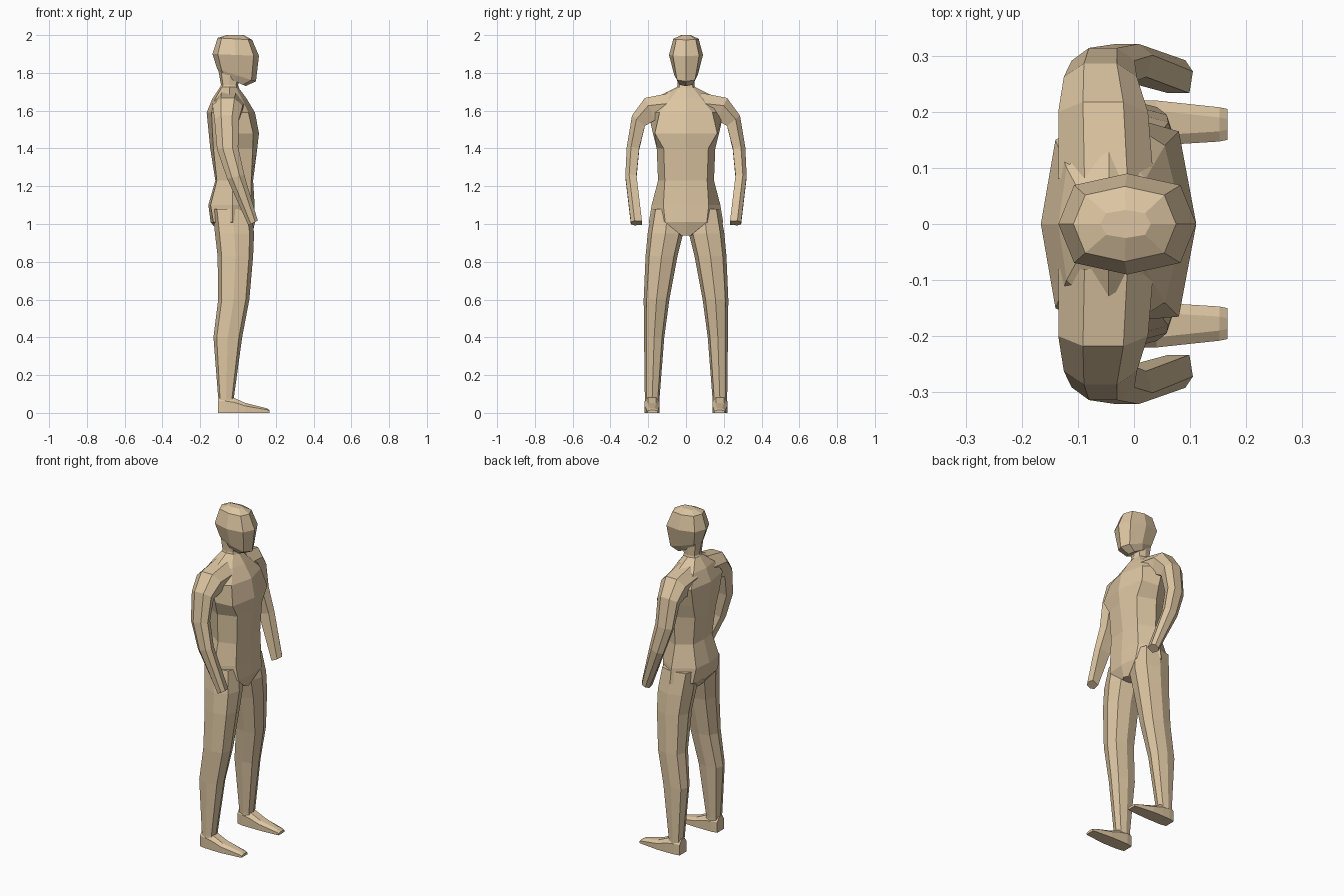
import bpy, bmesh
from math import cos, sin, radians
from mathutils import Vector

if "Cube" in bpy.data.objects:
    bpy.data.objects.remove(bpy.data.objects["Cube"])

skin = bpy.data.materials.new("tan")
skin.diffuse_color = (0.72, 0.56, 0.36, 1)
skin.use_nodes = True
skin.node_tree.nodes["Principled BSDF"].inputs["Base Color"].default_value = skin.diffuse_color


def loft(name, rings, mirror=False):
    """Skin a list of equal-length point rings, capping both ends."""
    bm = bmesh.new()
    vs = [[bm.verts.new(p) for p in r] for r in rings]
    n = len(rings[0])
    for a, b in zip(vs, vs[1:]):
        for i in range(n):
            j = (i + 1) % n
            bm.faces.new((a[i], a[j], b[j], b[i]))
    bm.faces.new(vs[0])
    bm.faces.new(vs[-1])
    bmesh.ops.recalc_face_normals(bm, faces=bm.faces)
    me = bpy.data.meshes.new(name)
    bm.to_mesh(me)
    bm.free()
    me.materials.append(skin)
    ob = bpy.data.objects.new(name, me)
    bpy.context.collection.objects.link(ob)
    if mirror:
        m = ob.modifiers.new("mirror", "MIRROR")
        m.use_axis = (False, True, False)
        m.use_mirror_merge = False
    return ob


def oval(xb, xf, y0, y1, zb, zf=None, k=0.77):
    """Eight-sided ring from back/front x, side y limits and back/front height."""
    zf = zb if zf is None else zf
    pts = []
    for u, v in ((1, 0), (k, k), (0, 1), (-k, k), (-1, 0), (-k, -k), (0, -1), (k, -k)):
        pts.append(((xb + xf) / 2 + u * (xf - xb) / 2,
                    (y0 + y1) / 2 + v * (y1 - y0) / 2,
                    (zb + zf) / 2 + u * (zf - zb) / 2))
    return pts


def body_ring(z, back, bd, side, fd, front):
    """Symmetric torso ring from its half outline."""
    half = [bd, side, fd]
    return ([(back, 0, z)] + [(x, y, z) for x, y in half] + [(front, 0, z)]
            + [(x, -y, z) for x, y in reversed(half)])


# Torso, from the base of the neck to the crotch
loft("torso", [body_ring(*r) for r in (
    (1.725, -.095, (-.085, .035), (-.045, .048), (-.01, .035), .0),
    (1.665, -.135, (-.12, .10), (-.045, .17), (.02, .08), .045),
    (1.59, -.166, (-.14, .15), (-.04, .20), (.055, .14), .09),
    (1.48, -.155, (-.135, .125), (-.03, .175), (.08, .165), .111),
    (1.40, -.147, (-.13, .10), (-.03, .155), (.078, .118), .102),
    (1.23, -.12, (-.112, .09), (-.03, .148), (.07, .112), .08),
    (1.10, -.157, (-.145, .11), (-.03, .182), (.07, .12), .088),
    (1.01, -.145, (-.13, .12), (-.03, .197), (.08, .11), .09),
    (.94, -.09, (-.08, .025), (-.03, .035), (.06, .025), .075))])

# Neck and head
loft("neck", [oval(-.11, .015, -.055, .055, 1.69),
              oval(-.09, .0, -.045, .045, 1.735),
              oval(-.105, .02, -.05, .05, 1.82)])
loft("head", [oval(-.085, .04, -.045, .045, 1.79, 1.73),
              oval(-.11, .095, -.062, .062, 1.82, 1.755),
              oval(-.135, .111, -.09, .09, 1.90, 1.89),
              oval(-.108, .075, -.067, .067, 1.985, 1.975),
              oval(-.06, .03, -.025, .025, 2.0)])

# Legs
loft("legs", [oval(xb, xf, y0, y1, z) for z, y0, y1, xb, xf in (
    (1.08, .01, .18, -.135, .07),
    (.95, .015, .203, -.122, .085),
    (.83, .045, .214, -.108, .08),
    (.60, .088, .224, -.105, .06),
    (.40, .115, .222, -.13, .022),
    (.08, .14, .218, -.105, -.022),
    (.02, .142, .218, -.104, -.01))], mirror=True)

# Feet, lofted from heel to toe
loft("feet", [[(x, y0, 0), (x, y1, 0), (x, y1, zt * .7), (x, y1 - .018, zt),
               (x, y0 + .018, zt), (x, y0, zt * .7)] for x, y0, y1, zt in (
    (-.106, .147, .212, .09), (-.07, .14, .218, .09), (-.022, .14, .22, .08),
    (.04, .14, .22, .052), (.152, .147, .208, .024), (.167, .15, .205, .015))],
    mirror=True)


# Arms with shoulders: each ring is tilted to follow the limb
def arm_ring(c, hx, hv, tilt, lean):
    a = Vector((hx, 0, hx * lean))
    t = radians(tilt)
    b = Vector((0, cos(t), sin(t))) * hv
    return [Vector(c) + a * u + b * v
            for u, v in ((1, .35), (.45, 1), (-.45, 1), (-1, .35), (-.75, -.9), (.75, -.9))]


loft("arms", [arm_ring(*r) for r in (
    ((-.05, .08, 1.61), .085, .085, 90, 0),
    ((-.055, .19, 1.605), .08, .068, 66, 0),
    ((-.06, .25, 1.545), .065, .046, 38, 0),
    ((-.055, .279, 1.40), .056, .035, 5, .1),
    ((-.012, .290, 1.25), .045, .031, 0, .25),
    ((.08, .261, 1.005), .025, .031, 0, .5))], mirror=True)
